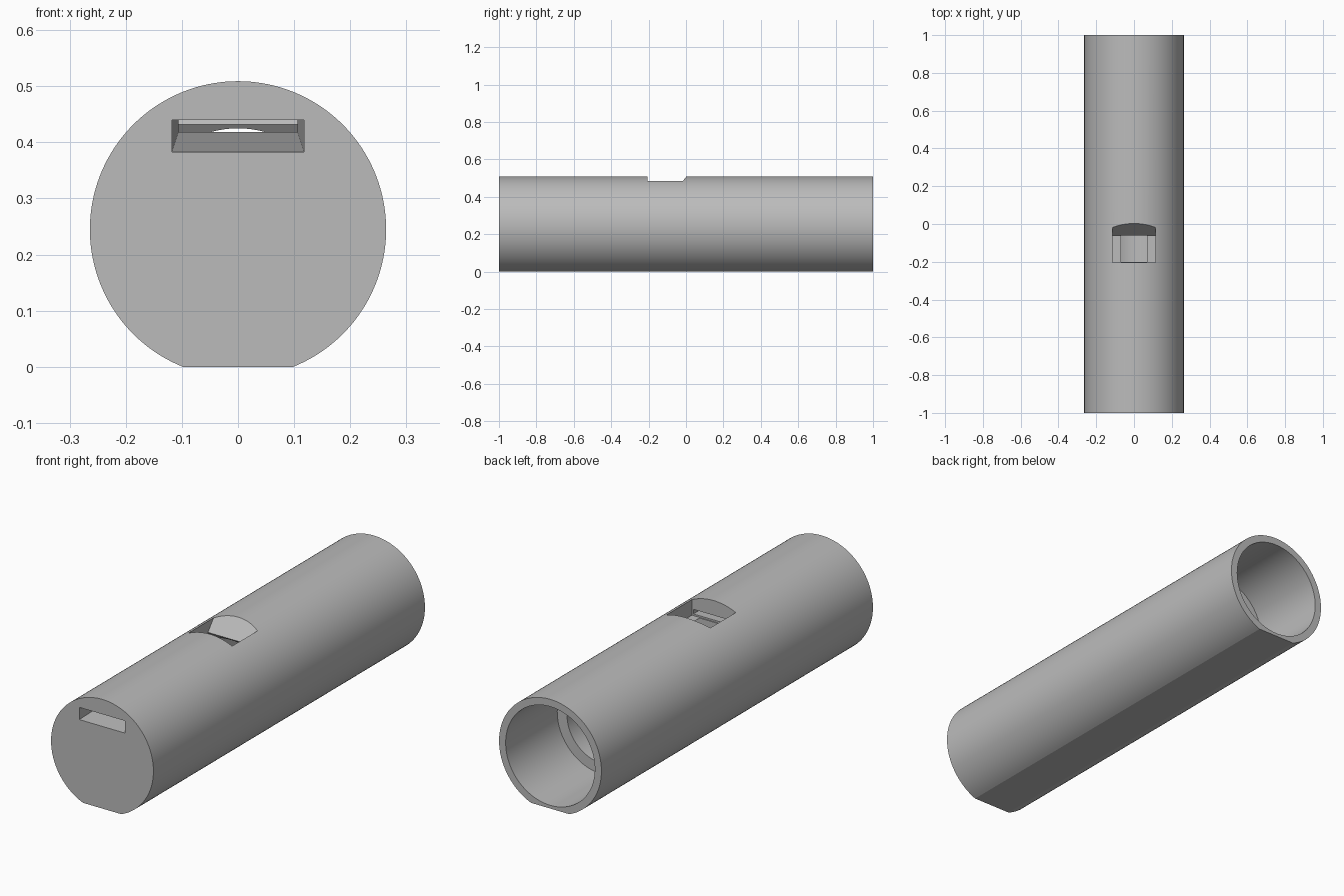
import bpy
import bmesh
from math import sin, cos, pi, asin
from mathutils import Vector

if "Cube" in bpy.data.objects:
    bpy.data.objects.remove(bpy.data.objects["Cube"], do_unlink=True)

RADIUS, AXIS_Z, SEGMENTS = 0.264, 0.245, 128

grey = bpy.data.materials.new("plain grey")
grey.use_nodes = True
colour = (0.5, 0.5, 0.5, 1)
grey.diffuse_color = colour
grey.node_tree.nodes["Principled BSDF"].inputs["Base Color"].default_value = colour


def loft(name, start, end):
    """Closed solid between two matching loops of points."""
    bm = bmesh.new()
    a = [bm.verts.new(p) for p in start]
    b = [bm.verts.new(p) for p in end]
    bm.faces.new(a)
    bm.faces.new(b)
    for i in range(len(a)):
        j = (i + 1) % len(a)
        bm.faces.new((a[i], a[j], b[j], b[i]))
    bmesh.ops.recalc_face_normals(bm, faces=bm.faces)
    mesh = bpy.data.meshes.new(name)
    bm.to_mesh(mesh)
    bm.free()
    mesh.materials.append(grey)
    obj = bpy.data.objects.new(name, mesh)
    bpy.context.collection.objects.link(obj)
    return obj


def circle(radius, y):
    angles = [2 * pi * i / SEGMENTS for i in range(SEGMENTS)]
    return [Vector((radius * sin(t), y, AXIS_Z + radius * cos(t))) for t in angles]


def flat_bottomed(y):
    # Arc running from one edge of the flat over the top to the other
    half = pi / 2 + asin(AXIS_Z / RADIUS)
    angles = [half * (2 * i / SEGMENTS - 1) for i in range(SEGMENTS + 1)]
    return [Vector((RADIUS * sin(t), y, AXIS_Z + RADIUS * cos(t))) for t in angles]


def slot(half_width, low, high, y):
    return [(-half_width, y, low), (half_width, y, low),
            (half_width, y, high), (-half_width, y, high)]


# Outer body with a flat underside
body = loft("whistle_body", flat_bottomed(-1), flat_bottomed(1))

# Bore, closed at the front, and the wider socket at the back
bore = loft("bore_cutter", circle(0.18, -0.2), circle(0.18, 0.8))
socket = loft("socket_cutter", circle(0.23, 0.62), circle(0.23, 1.1))

# Sound window with sloping lip and undercut edge
window_profile = [(-0.205, 0.411), (-0.205, 0.6), (0.077, 0.6),
                  (-0.06, 0.432), (-0.043, 0.411)]
window = loft("window_cutter",
              [(-0.113, y, z) for y, z in window_profile],
              [(0.113, y, z) for y, z in window_profile])

# Tapering air channel from the mouth to the window
channel = loft("channel_cutter", slot(0.118, 0.383, 0.44, -1.001),
               slot(0.106, 0.419, 0.44, -0.2))

for cutter in (bore, socket, window, channel):
    bpy.context.view_layer.objects.active = body
    cut = body.modifiers.new(cutter.name, "BOOLEAN")
    cut.operation = "DIFFERENCE"
    cut.solver = "EXACT"
    cut.object = cutter
    bpy.ops.object.modifier_apply(modifier=cut.name)
    bpy.data.objects.remove(cutter, do_unlink=True)

# Smooth the round walls, keep the cut edges crisp
bpy.ops.object.select_all(action="DESELECT")
body.select_set(True)
bpy.context.view_layer.objects.active = body
bpy.ops.object.shade_smooth_by_angle(angle=pi / 9)
